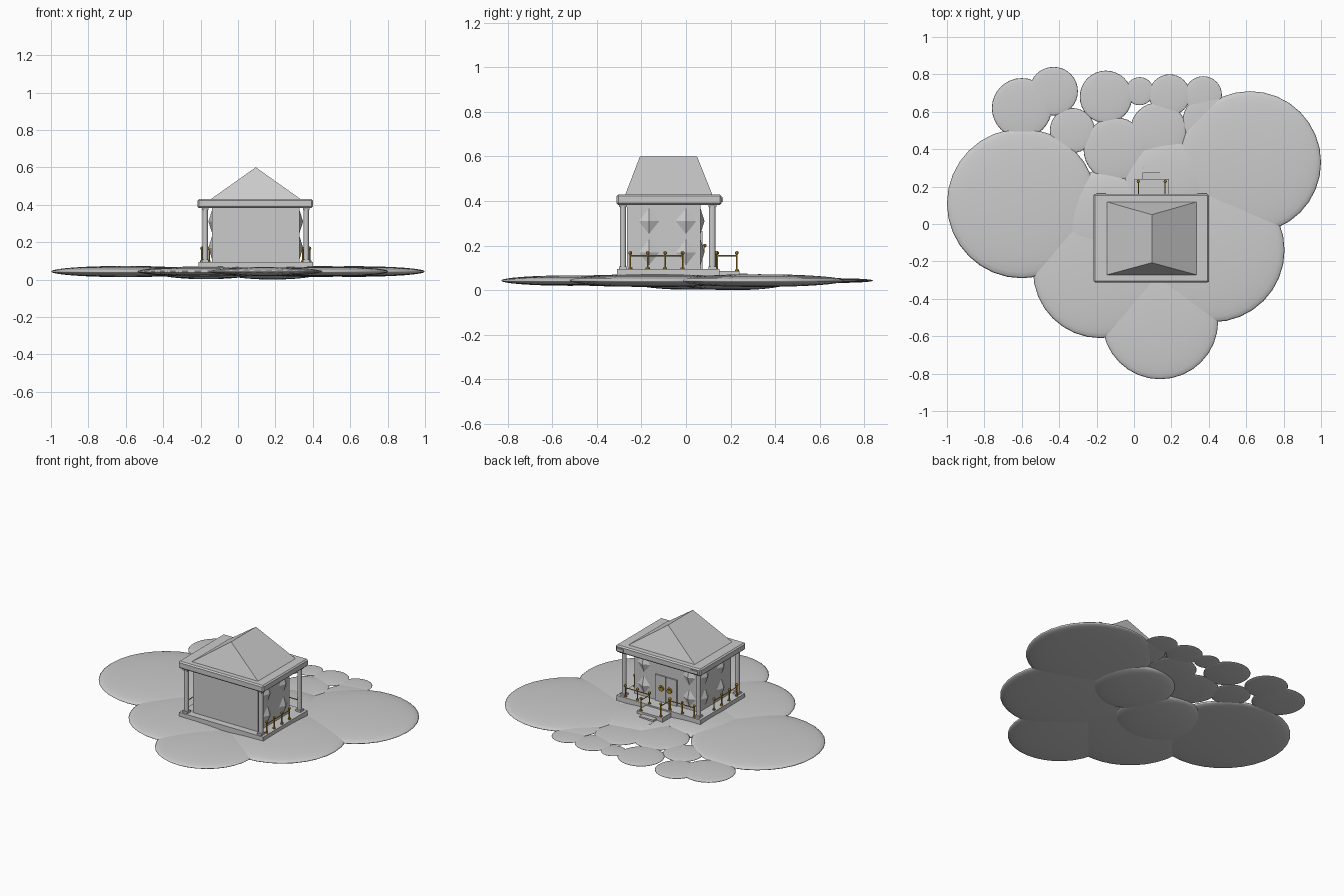
import bpy, bmesh, math
from mathutils import Vector, Matrix

old = bpy.data.objects.get("Cube")
if old:
    bpy.data.objects.remove(old, do_unlink=True)


def material(name, rgb):
    m = bpy.data.materials.new(name)
    m.use_nodes = True
    m.diffuse_color = (*rgb, 1)
    m.node_tree.nodes["Principled BSDF"].inputs["Base Color"].default_value = (*rgb, 1)
    return m


STONE = material("pale stone", (0.6, 0.6, 0.6))
GOLD = material("gold", (0.5, 0.27, 0.02))


def finish(bm, name, mat, smooth=False):
    bmesh.ops.recalc_face_normals(bm, faces=bm.faces)
    mesh = bpy.data.meshes.new(name)
    bm.to_mesh(mesh)
    bm.free()
    mesh.materials.append(mat)
    for p in mesh.polygons:
        p.use_smooth = smooth
    obj = bpy.data.objects.new(name, mesh)
    bpy.context.collection.objects.link(obj)
    return obj


def box(name, x, y, z, mat=STONE, bevel=0):
    bm = bmesh.new()
    bmesh.ops.create_cube(bm, size=1)
    for v in bm.verts:
        v.co = [r[0] + (c + 0.5) * (r[1] - r[0]) for c, r in zip(v.co, (x, y, z))]
    if bevel:
        bmesh.ops.bevel(bm, geom=bm.edges[:], offset=bevel, segments=1, affect='EDGES')
    return finish(bm, name, mat)


def rod(bm, a, b, r, sides=8):
    a, b = Vector(a), Vector(b)
    d = b - a
    turn = Vector((0, 0, 1)).rotation_difference(d).to_matrix().to_4x4()
    bmesh.ops.create_cone(bm, cap_ends=True, segments=sides, radius1=r, radius2=r,
                          depth=d.length, matrix=Matrix.Translation((a + b) / 2) @ turn)


def puff(name, x, y, r, z=0.043, h=None):
    bm = bmesh.new()
    bmesh.ops.create_uvsphere(bm, u_segments=32, v_segments=16, radius=1)
    for v in bm.verts:
        v.co = (x + v.co.x * r, y + v.co.y * r, z + v.co.z * (h or r * 0.075))
    finish(bm, name, STONE, True)


# Cloud base made of flattened puffs
PUFFS = [(-.6, .11, .4), (.62, .33, .38), (.42, -.14, .385), (-.18, -.25, .36), (.14, -.52, .31),
         (-.6, .62, .16), (-.43, .71, .13), (-.15, .68, .14), (.03, .71, .075), (.19, .69, .11),
         (.37, .69, .1), (-.33, .5, .12), (-.1, .4, .17), (.13, .5, .15), (.4, .55, .14)]
for i, p in enumerate(PUFFS):
    puff(f"cloud_puff_{i + 1}", *p)
puff("cloud_core_right", .185, .21, .25, .034, .034)
puff("cloud_core_left", -.17, .02, .265, .036, .034)

# Platform, porch and steps
CX = 0.095
box("platform", (-.21, .4), (-.31, .15), (.05, .095))
box("porch", (CX - .092, CX + .092), (.15, .24), (.045, .086))
box("upper_step", (CX - .05, CX + .05), (.24, .275), (.04, .074))
box("lower_step", (CX - .05, CX + .05), (.275, .31), (.04, .06))

# Walls, roof slab and hipped roof
box("walls", (CX - .235, CX + .235), (-.265, .065), (.09, .39))
box("roof_slab", (-.217, .4), (-.312, .16), (.383, .43), bevel=.008)
bm = bmesh.new()
base = [bm.verts.new((CX + sx * .24, y, .43)) for sx, y in
        ((-1, -.272), (1, -.272), (1, .118), (-1, .118))]
ridge = [bm.verts.new((CX, y, .6)) for y in (-.207, .05)]
a, b, c, d = base
for f in ((a, b, ridge[0]), (b, c, ridge[1], ridge[0]), (c, d, ridge[1]),
          (d, a, ridge[0], ridge[1]), (d, c, b, a)):
    bm.faces.new(f)
finish(bm, "hipped_roof", STONE)
for s in (-1, 1):
    box("slab_plate", (CX + s * .27 - .025, CX + s * .27 + .025), (.155, .166), (.395, .415))

# Corner columns with square bases and caps
for s in (-1, 1):
    for y in (-.283, .118):
        x = CX + s * .27
        bm = bmesh.new()
        rod(bm, (x, y, .09), (x, y, .39), .014, 12)
        col = finish(bm, "corner_column", STONE)
        for z in (.095, .373):
            box("column_block", (x - .018, x + .018), (y - .018, y + .018), (z, z + .012))


# Diamond studs on the side walls and the entrance wall
def stud(center, across, out):
    c, u, n = Vector(center), Vector(across), Vector(out)
    up = Vector((0, 0, .058))
    bm = bmesh.new()
    rim = [bm.verts.new(c + o) for o in (u * .046, up, -u * .046, -up)]
    tip = bm.verts.new(c + n * .018)
    for i in range(4):
        bm.faces.new((rim[i], rim[(i + 1) % 4], tip))
    bm.faces.new(rim[::-1])
    finish(bm, "diamond_stud", STONE)


for s in (-1, 1):
    for z in (.17, .31):
        for y in (-.166, .0):
            stud((CX + s * .235, y, z), (0, 1, 0), (s, 0, 0))
        stud((CX + s * .165, .065, z), (1, 0, 0), (0, 1, 0))

# Door leaves and ring handles
for s in (-1, 1):
    box("door_leaf", sorted((CX + s * .003, CX + s * .078)), (.06, .074), (.095, .265))
    bm = bmesh.new()
    x = CX + s * .03
    rod(bm, (x, .07, .185), (x, .084, .185), .017, 12)
    bmesh.ops.create_uvsphere(bm, u_segments=8, v_segments=6, radius=.008,
                              matrix=Matrix.Translation((x, .084, .2)))
    finish(bm, "door_handle", GOLD)


# Gold railings: posts with knobs joined by one rail
def railing(name, a, b, floor, posts):
    a, b = Vector(a), Vector(b)
    bm = bmesh.new()
    rod(bm, (*a, .154), (*b, .154), .003, 6)
    for i in range(posts):
        p = a.lerp(b, i / (posts - 1))
        rod(bm, (*p, floor), (*p, .165), .004)
        rod(bm, (*p, floor), (*p, floor + .008), .009)
        bmesh.ops.create_uvsphere(bm, u_segments=8, v_segments=6, radius=.009,
                                  matrix=Matrix.Translation((*p, .167)))
    finish(bm, name, GOLD)


for s in (-1, 1):
    railing("side_railing", (CX + s * .288, -.25), (CX + s * .288, -.015), .094, 4)
    railing("entrance_railing", (CX + s * .25, .135), (CX + s * .075, .135), .094, 3)
    railing("porch_railing", (CX + s * .072, .14), (CX + s * .072, .228), .084, 2)
